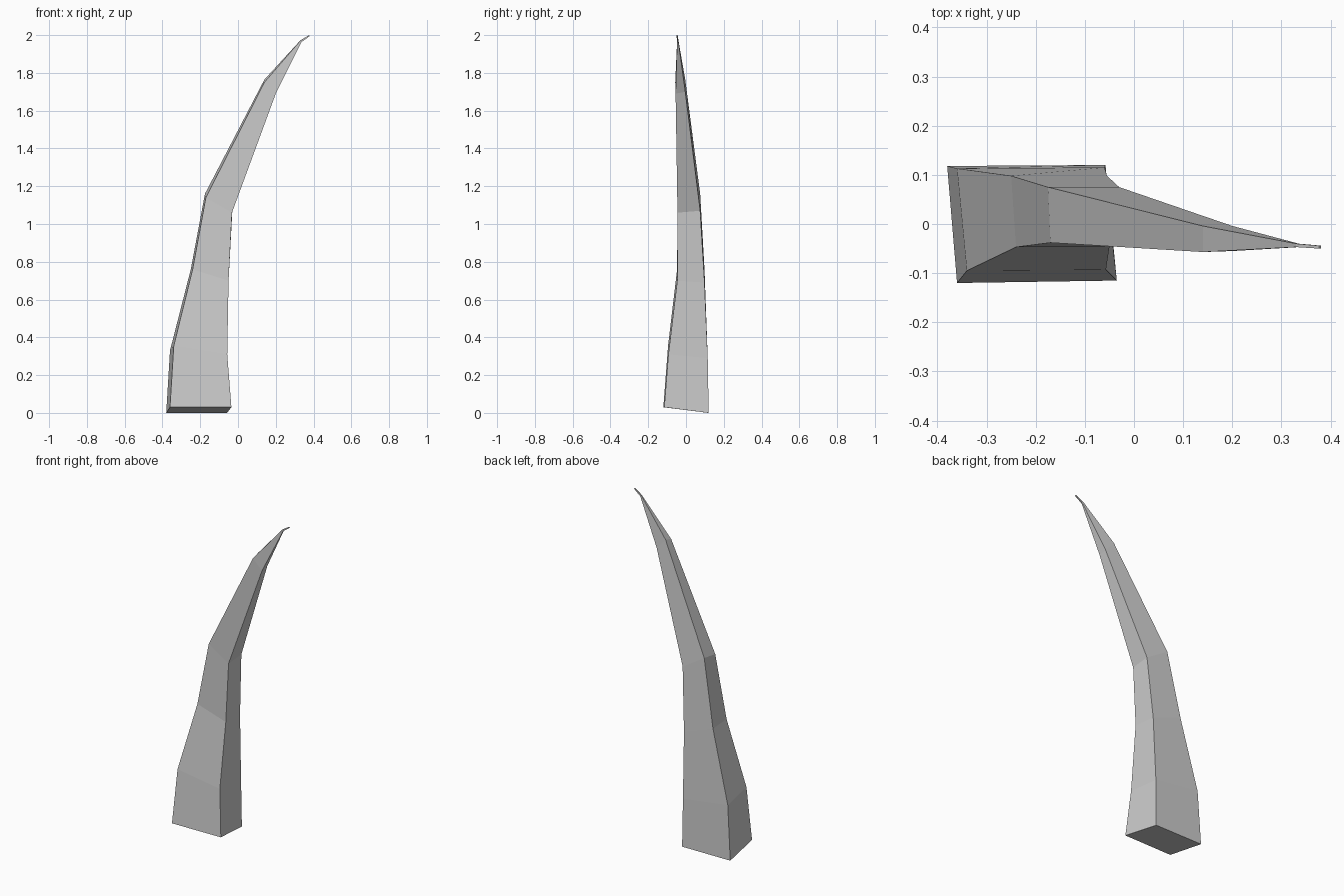
import bpy, bmesh

cube = bpy.data.objects.get("Cube")
if cube:
    bpy.data.objects.remove(cube, do_unlink=True)

# Horn material
grey = bpy.data.materials.new("horn grey")
grey.use_nodes = True
colour = (0.6, 0.6, 0.6, 1)
grey.diffuse_color = colour
grey.node_tree.nodes["Principled BSDF"].inputs["Base Color"].default_value = colour

# Four-sided rings from root to tip: back left, front left, front right, back right
rings = [
    [(-.38, .118, 0), (-.36, -.12, .03), (-.035, -.115, .03), (-.058, .12, 0)],
    [(-.36, .113, .33), (-.34, -.095, .355), (-.057, -.093, .31), (-.06, .115, .29)],
    [(-.25, .098, .76), (-.24, -.047, .76), (-.05, -.046, .70), (-.055, .098, .69)],
    [(-.175, .075, 1.16), (-.17, -.038, 1.14), (-.032, -.045, 1.06), (-.03, .075, 1.07)],
    [(.14, -.004, 1.765), (.14, -.057, 1.75), (.20, -.055, 1.69), (.20, -.004, 1.70)],
    [(.33, -.04, 1.972), (.33, -.047, 1.97), (.335, -.047, 1.962), (.335, -.04, 1.962)],
    [(.376, -.044, 2), (.376, -.05, 2), (.38, -.05, 1.995), (.38, -.044, 1.995)],
]

# Horn: loft the rings and cap both ends
bm = bmesh.new()
loops = [[bm.verts.new(p) for p in ring] for ring in rings]
for low, high in zip(loops, loops[1:]):
    for i in range(4):
        j = (i + 1) % 4
        bm.faces.new((low[i], low[j], high[j], high[i]))
bm.faces.new(loops[0][::-1])
bm.faces.new(loops[-1])
bmesh.ops.recalc_face_normals(bm, faces=bm.faces[:])
mesh = bpy.data.meshes.new("horn")
bm.to_mesh(mesh)
bm.free()
mesh.materials.append(grey)
horn = bpy.data.objects.new("horn", mesh)
bpy.context.collection.objects.link(horn)
